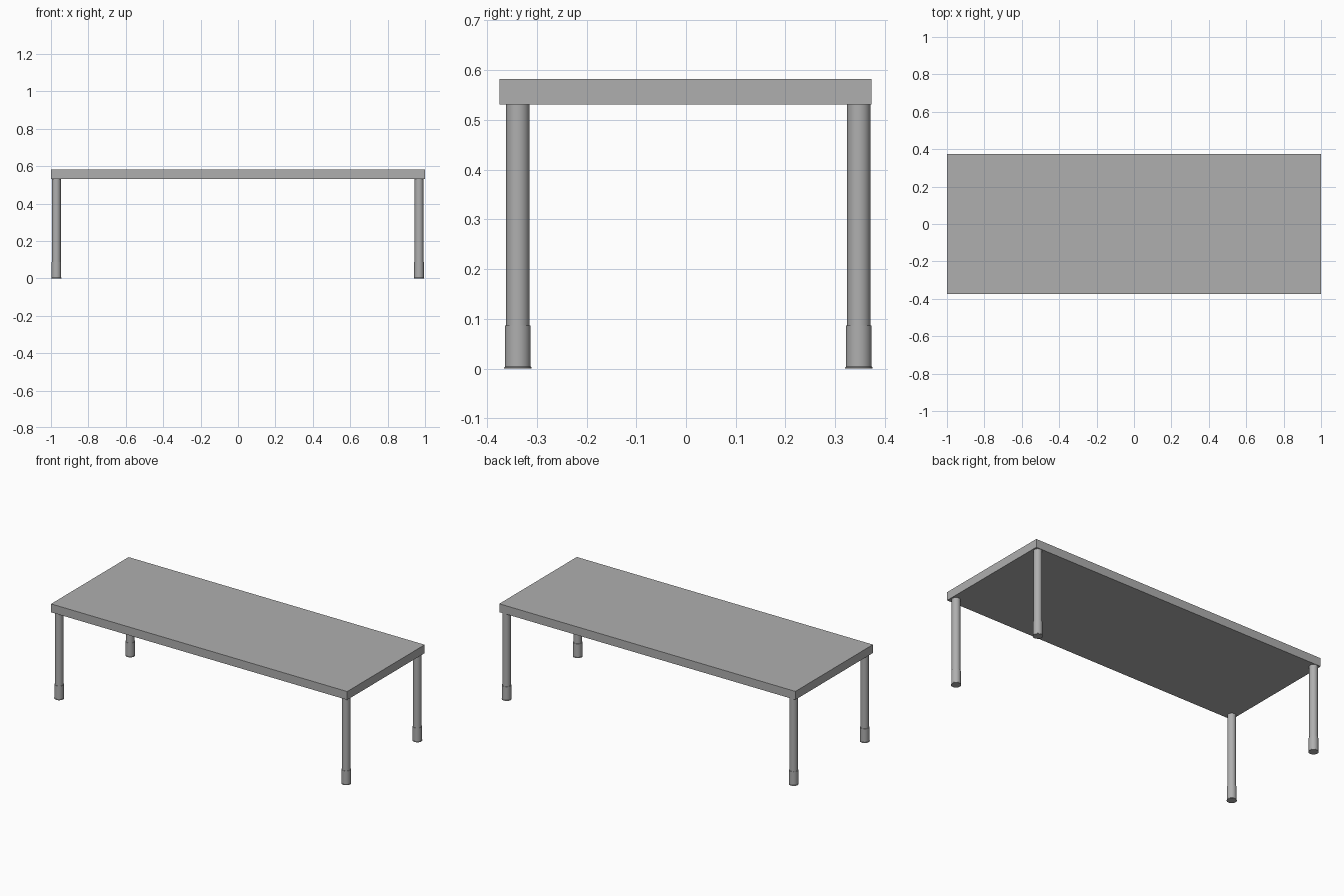
import bpy
import bmesh
import math

if "Cube" in bpy.data.objects:
    bpy.data.objects.remove(bpy.data.objects["Cube"])

TOP_Z, UNDER_Z = 0.582, 0.531

# Dark grey for the whole table
grey = bpy.data.materials.new("dark_grey")
grey.diffuse_color = (0.43, 0.43, 0.43, 1)
grey.use_nodes = True
grey.node_tree.nodes["Principled BSDF"].inputs["Base Color"].default_value = grey.diffuse_color


def finish(name, bm):
    bmesh.ops.recalc_face_normals(bm, faces=bm.faces)
    mesh = bpy.data.meshes.new(name)
    bm.to_mesh(mesh)
    bm.free()
    mesh.materials.append(grey)
    obj = bpy.data.objects.new(name, mesh)
    bpy.context.collection.objects.link(obj)
    return obj


def box(name, x0, x1, y0, y1, z0, z1):
    bm = bmesh.new()
    bmesh.ops.create_cube(bm, size=1)
    for v in bm.verts:
        v.co.x = x1 if v.co.x > 0 else x0
        v.co.y = y1 if v.co.y > 0 else y0
        v.co.z = z1 if v.co.z > 0 else z0
    return finish(name, bm)


def turned(name, x, y, profile, sides=32):
    """Closed round solid from (radius, height) pairs."""
    bm = bmesh.new()
    rings = []
    for r, z in profile:
        angles = [2 * math.pi * i / sides for i in range(sides)]
        rings.append([bm.verts.new((r * math.cos(a), r * math.sin(a), z)) for a in angles])
    for low, high in zip(rings, rings[1:]):
        for i in range(sides):
            j = (i + 1) % sides
            bm.faces.new((low[i], low[j], high[j], high[i]))
    bm.faces.new(rings[0])
    bm.faces.new(rings[-1])
    obj = finish(name, bm)
    obj.location = (x, y, 0)
    bpy.ops.object.select_all(action='DESELECT')
    obj.select_set(True)
    bpy.context.view_layer.objects.active = obj
    bpy.ops.object.shade_smooth_by_angle(angle=math.radians(30))
    return obj


# Table top slab
box("table_top", -1.0, 1.0, -0.375, 0.373, UNDER_Z, TOP_Z)

# Round legs, each in a slightly wider foot sleeve with a thin base rim
leg_profile = [(0.0235, 0.08), (0.0235, UNDER_Z)]
foot_profile = [(0.0275, 0), (0.0275, 0.002), (0.0258, 0.004), (0.0258, 0.086)]
for side, x in (("left", -0.971), ("right", 0.968)):
    for end, y in (("front", -0.338), ("back", 0.3475)):
        turned(f"{end}_{side}_leg", x, y, leg_profile)
        turned(f"{end}_{side}_foot", x, y, foot_profile)
